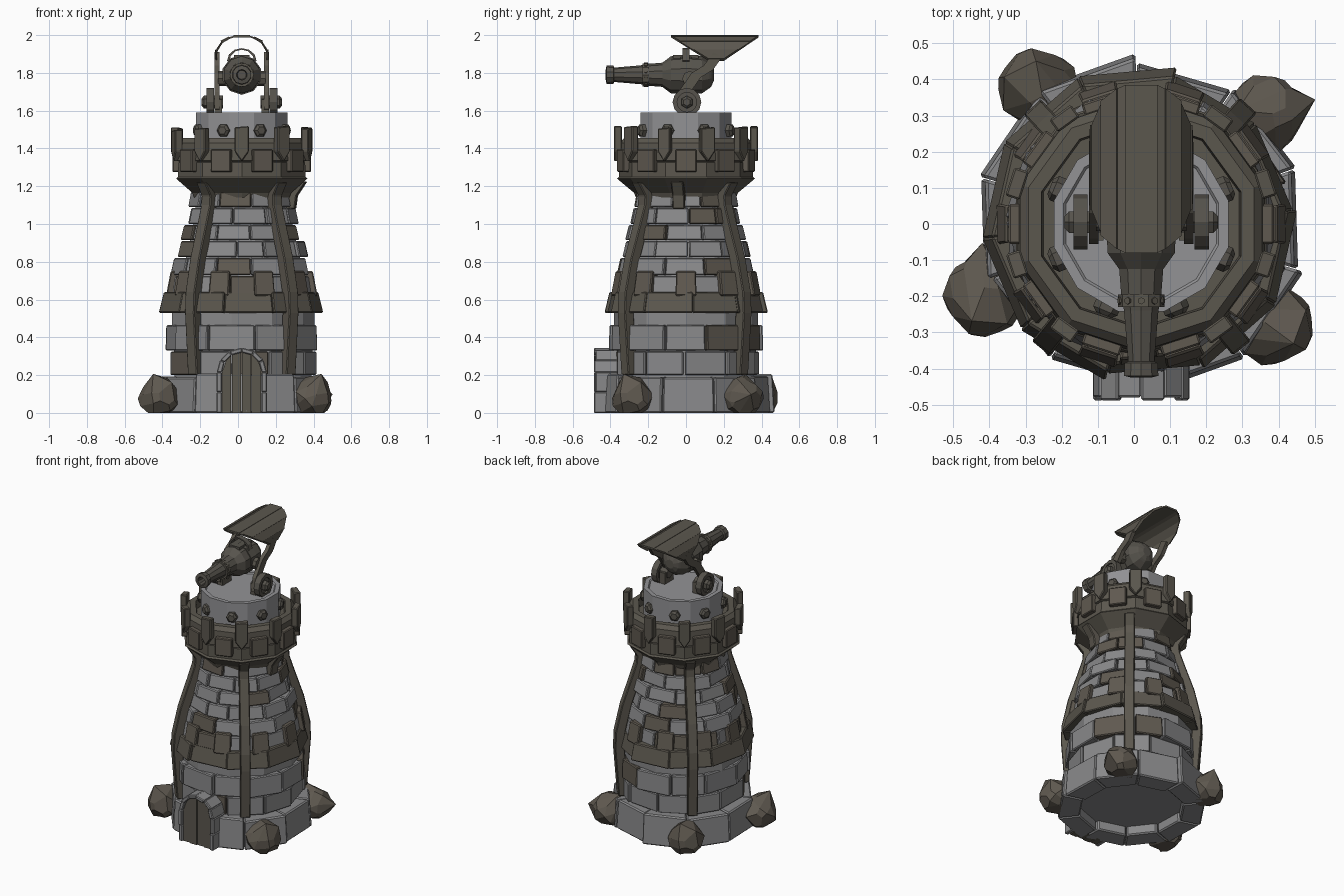
import bpy, bmesh, math, random
from mathutils import Matrix, Vector

if "Cube" in bpy.data.objects:
    bpy.data.objects.remove(bpy.data.objects["Cube"])
random.seed(4)
CX = 0.02
pi = math.pi
rad = math.radians


def material(name, c):
    m = bpy.data.materials.new(name)
    m.diffuse_color = (*c, 1)
    m.use_nodes = True
    m.node_tree.nodes["Principled BSDF"].inputs["Base Color"].default_value = m.diffuse_color
    return m


STONE = material("grey stone", (0.25, 0.25, 0.255))
PALE = material("pale stone", (0.29, 0.29, 0.30))
MUD = material("brown stone", (0.115, 0.1, 0.08))
WOOD = material("weathered wood", (0.105, 0.095, 0.076))
IRON = material("dark iron", (0.093, 0.086, 0.072))


def finish(name, bm, *mats, bevel=0, loc=(CX, 0, 0)):
    bmesh.ops.recalc_face_normals(bm, faces=bm.faces)
    me = bpy.data.meshes.new(name)
    bm.to_mesh(me)
    bm.free()
    for m in mats:
        me.materials.append(m)
    ob = bpy.data.objects.new(name, me)
    ob.location = loc
    bpy.context.collection.objects.link(ob)
    if bevel:
        b = ob.modifiers.new("bevel", 'BEVEL')
        b.width, b.segments, b.limit_method = bevel, 1, 'ANGLE'
    return ob


def loft(bm, rings, closed=False, mat=0):
    """Skin a list of equal-length point rings; cap the ends unless closed."""
    vs = [[bm.verts.new(p) for p in r] for r in rings]
    n, fs = len(vs[0]), []
    for i in range(len(vs) if closed else len(vs) - 1):
        a, b = vs[i], vs[(i + 1) % len(vs)]
        fs += [bm.faces.new((a[j], a[(j + 1) % n], b[(j + 1) % n], b[j])) for j in range(n)]
    if not closed:
        fs += [bm.faces.new(vs[0]), bm.faces.new(vs[-1])]
    for f in fs:
        f.material_index = mat


def polar(r, a, z):
    return Vector((r * math.cos(a), r * math.sin(a), z))


def lathe(bm, prof, n, M=Matrix(), closed=False, mat=0, turn=0):
    loft(bm, [[M @ polar(r, turn + 2 * pi * k / n, z) for k in range(n)] for r, z in prof], closed, mat)


def prism(bm, pts, d0, d1, M=Matrix(), mat=0):
    """Outline in x,z pushed along y."""
    loft(bm, [[M @ Vector((x, d, z)) for x, z in pts] for d in (d0, d1)], mat=mat)


def wedge(bm, a0, a1, z0, z1, r0, r1, depth, mat=0):
    loft(bm, [[polar(r0 - depth, a0, z0), polar(r0, a0, z0), polar(r0, a1, z0), polar(r0 - depth, a1, z0)],
              [polar(r1 - depth, a0, z1), polar(r1, a0, z1), polar(r1, a1, z1), polar(r1 - depth, a1, z1)]], mat=mat)


def facing(a, r=0, z=0):
    """Frame whose -y looks outward at angle a."""
    return Matrix.Rotation(a + pi / 2, 4, 'Z') @ Matrix.Translation((0, -r, z))


def rect(w, z0, z1):
    return [(-w, z0), (w, z0), (w, z1), (-w, z1)]


# tower core
bm = bmesh.new()
lathe(bm, [(0.37, 0.06), (0.37, 0.2), (0.365, 0.21), (0.385, 0.46), (0.385, 0.54), (0.36, 0.6), (0.325, 0.75),
           (0.27, 0.98), (0.24, 1.2)], 11)
finish("tower_core", bm, STONE)

# base stones
bm = bmesh.new()
n = 10
for k in range(n):
    r = 0.46 + random.uniform(-0.015, 0.015)
    a = 2 * pi * k / n - 0.28
    wedge(bm, a, a + 2 * pi / n - 0.006, 0, 0.205 + random.uniform(-0.02, 0.005), r, r - 0.012, 0.14)
finish("base_stones", bm, STONE, bevel=0.008)

# brick courses
rows = [(0.20, 0.325, 0.397, 0.397), (0.33, 0.465, 0.412, 0.408),
        (0.63, 0.725, 0.387, 0.372), (0.73, 0.82, 0.372, 0.352), (0.825, 0.91, 0.348, 0.328),
        (0.915, 0.995, 0.322, 0.302), (1.0, 1.085, 0.30, 0.282), (1.09, 1.17, 0.279, 0.264)]
bm = bmesh.new()
n = 11
for i, (z0, z1, r0, r1) in enumerate(rows):
    cuts = [2 * pi * (k + 0.5 * (i % 2) + random.uniform(-0.12, 0.12)) / n for k in range(n)]
    for k in range(n):
        a1 = cuts[k + 1] if k < n - 1 else cuts[0] + 2 * pi
        d = random.uniform(-0.01, 0.008)
        wedge(bm, cuts[k] + 0.01, a1 - 0.01, z0, z1, r0 + d, r1 + d, 0.07, int(random.random() < 0.24))
finish("brick_courses", bm, STONE, MUD, bevel=0.006)

# wooden belt of beams and the blocks standing on it
bm = bmesh.new()
n = 10
for k in range(n):
    d = random.uniform(-0.01, 0.015)
    a = 2 * pi * k / n + 0.1
    wedge(bm, a - 0.01, a + 2 * pi / n - 0.01, 0.53, 0.64, 0.432 + d, 0.405 + d, 0.08)
finish("belt_beams", bm, WOOD, bevel=0.006)
bm = bmesh.new()
for k in range(10):
    a = rad(-90 - 18 + 36 * k)
    wedge(bm, a - 0.14, a + 0.14, 0.62, 0.75, 0.405, 0.38, 0.07)
finish("belt_blocks", bm, MUD, bevel=0.006)

# ribs following the tower outline
path = [(0.405, 0.2), (0.43, 0.53), (0.425, 0.64), (0.385, 0.82), (0.325, 1.0), (0.293, 1.1), (0.29, 1.15),
        (0.335, 1.22)]
bm = bmesh.new()
for deg, pts in [(-129, path), (-51, path), (48, path), (133, path),
                 (-8, [(0.275, 1.08), (0.285, 1.15), (0.335, 1.225)])]:
    M = facing(rad(deg))
    loft(bm, [[M @ Vector(p) for p in ((-0.032, -r - 0.012, z), (0.032, -r - 0.012, z),
                                       (0.032, -r + 0.05, z), (-0.032, -r + 0.05, z))] for r, z in pts])
finish("tower_ribs", bm, WOOD, bevel=0.005)

# crown: flare, two wall bands, inner floor
bm = bmesh.new()
lathe(bm, [(0.22, 1.14), (0.265, 1.14), (0.275, 1.165), (0.365, 1.24), (0.355, 1.25), (0.353, 1.325),
           (0.345, 1.33), (0.36, 1.335), (0.352, 1.43), (0.328, 1.455), (0.29, 1.455), (0.285, 1.40),
           (0.22, 1.40)], 10, closed=True, turn=pi / 10)
finish("crown_wall", bm, WOOD)

# crown square plates and pointed merlons
bm = bmesh.new()
for k in range(10):
    prism(bm, rect(0.055, 1.275, 1.395), -0.367, -0.32, facing(rad(36 * k - 72)))
finish("crown_plates", bm, MUD, bevel=0.005)
bm = bmesh.new()
for k in range(10):
    w = 0.036 + random.uniform(-0.003, 0.006)
    top = 1.505 + random.uniform(-0.012, 0.015)
    prism(bm, [(0, 1.33), (w, 1.385), (w, top), (-w, top - 0.006), (-w, 1.385)], -0.382, -0.34,
          facing(rad(36 * k - 90)))
finish("merlons", bm, WOOD, bevel=0.005)

# gun platform drum with hex bolts
bm = bmesh.new()
lathe(bm, [(0.25, 1.2), (0.25, 1.59), (0.222, 1.59), (0.215, 1.582)], 12, turn=pi / 12)
finish("platform_drum", bm, PALE)
bm = bmesh.new()
for k in range(8):
    M = facing(rad(45 * k + 22.5), 0.24, 1.495) @ Matrix.Rotation(pi / 2, 4, 'X')
    lathe(bm, [(0.036, -0.01), (0.036, 0.02), (0.022, 0.032)], 6, M)
finish("drum_bolts", bm, IRON)

# door with planks under an arched stone frame
arch = [(0.105 * math.cos(t), 0.215 + 0.105 * math.sin(t)) for t in [pi * k / 6 for k in range(7)]]
bm = bmesh.new()
W = 0.133
outer = [(x * W / 0.105, 0.215 + (z - 0.215) * 1.24) for x, z in arch]
ins = [(0.105, 0), (0.105, 0.11)] + arch + [(-0.105, 0.11), (-0.105, 0)]
outs = [(W, 0), (W, 0.11)] + outer + [(-W, 0.11), (-W, 0)]
for k in range(len(ins) - 1):
    prism(bm, [ins[k], outs[k], outs[k + 1], ins[k + 1]], -0.488 + 0.008 * (k % 2), -0.36)
finish("door_frame", bm, STONE, bevel=0.005)
bm = bmesh.new()
for k in range(4):
    x0, x1 = -0.105 + 0.0525 * k, -0.105 + 0.0525 * (k + 1) - 0.004
    hz = [0.215 + math.sqrt(max(0, 0.105 ** 2 - x * x)) for x in (x0, (x0 + x1) / 2, x1)]
    prism(bm, [(x0, 0), (x1, 0), (x1, hz[2]), ((x0 + x1) / 2, hz[1]), (x0, hz[0])],
          -0.466 - 0.006 * (k % 2), -0.4)
finish("door_planks", bm, WOOD)

# chunky boulders around the foot, flat underneath
for i, (x, y) in enumerate([(-0.265, 0.375), (0.36, 0.3), (-0.415, -0.2), (0.385, -0.28)]):
    bm = bmesh.new()
    bmesh.ops.create_icosphere(bm, subdivisions=1, radius=0.13)
    bmesh.ops.bevel(bm, geom=[e for j, e in enumerate(bm.edges) if j % 3 == 0], offset=0.03, segments=1,
                    affect='EDGES')
    M = Matrix.Rotation(1.3 * i, 4, 'Z') @ Matrix.Rotation(0.5, 4, 'X')
    for v in bm.verts:
        v.co = M @ v.co
        v.co.z = max(0, v.co.z + 0.078)
    finish("boulder_%d" % (i + 1), bm, MUD, loc=(x, y, 0))

# cannon barrel, lathed along -y, with hollow muzzle
GUN = Matrix.Translation((0, 0, 1.79)) @ Matrix.Rotation(pi / 2, 4, 'X')
bm = bmesh.new()
lathe(bm, [(0.03, -0.148), (0.06, -0.135), (0.07, -0.125), (0.098, -0.085), (0.102, -0.03), (0.106, -0.03),
           (0.106, 0.03), (0.1, 0.03), (0.098, 0.08), (0.064, 0.125), (0.058, 0.2), (0.05, 0.24),
           (0.038, 0.38), (0.048, 0.385), (0.05, 0.42), (0.028, 0.425), (0.024, 0.36)], 10, GUN, turn=pi / 10)
finish("cannon_barrel", bm, IRON)
bm = bmesh.new()
lathe(bm, [(0.045, 0.195), (0.064, 0.195), (0.064, 0.23), (0.045, 0.23)], 10, GUN, closed=True)
for k in range(10):
    M = GUN @ Matrix.Rotation(2 * pi * (k + 0.5) / 10, 4, 'Z') @ Matrix.Translation((0.06, 0, 0.2125)) \
        @ Matrix.Rotation(pi / 2, 4, 'Y')
    lathe(bm, [(0.01, -0.005), (0.01, 0.006)], 6, M)
finish("barrel_ring", bm, WOOD)

# sight block and carrying loop on top of the barrel
bm = bmesh.new()
prism(bm, rect(0.04, 1.84, 1.895), -0.07, 0.065)
loop = [(0.078 * math.cos(pi * k / 6), 1.865 + 0.066 * math.sin(pi * k / 6)) for k in range(7)]
for a, b in zip(loop, loop[1:]):
    prism(bm, [a, b, (b[0] * 0.86, b[1] - 0.008), (a[0] * 0.86, a[1] - 0.008)], -0.018, 0.018)
finish("barrel_loop", bm, IRON)

# carriage: wheels, hubs, struts up to the canopy
for s, side in ((-1, "left"), (1, "right")):
    ACROSS = Matrix.Translation((0, 0.005, 1.645)) @ Matrix.Rotation(s * pi / 2, 4, 'Y')
    bm = bmesh.new()
    lathe(bm, [(0.052, 0.148), (0.076, 0.148), (0.076, 0.188), (0.052, 0.188)], 12, ACROSS, closed=True)
    lathe(bm, [(0.055, 0.155), (0.055, 0.178)], 12, ACROSS)
    lathe(bm, [(0.034, 0.1), (0.034, 0.2), (0.02, 0.212)], 6, ACROSS)
    finish(side + "_wheel", bm, IRON)
    bm = bmesh.new()
    side_path = [(-0.035, 1.6), (-0.02, 1.69), (0.05, 1.79), (0.115, 1.83), (0.165, 1.9)]
    loft(bm, [[(s * x, y + d, z - d * 0.5) for x, d in ((0.118, -0.02), (0.144, -0.02), (0.144, 0.028),
                                                        (0.118, 0.028))] for y, z in side_path])
    lathe(bm, [(0.04, 0.08), (0.04, 0.125)], 8, Matrix.Translation((0, 0.02, 1.77))
          @ Matrix.Rotation(s * pi / 2, 4, 'Y'))
    prism(bm, rect(0.02, 1.585, 1.66), -0.045, 0.05, Matrix.Translation((s * 0.125, 0, 0)))
    finish(side + "_strut", bm, WOOD)

# arched plank canopy, alternate planks raised, ends cut back towards the sides
half = [(0.145, 1.875), (0.142, 1.925), (0.112, 1.97), (0.068, 1.993), (0.045, 2.0)]
sec = half + [(-x, z) for x, z in reversed(half)]
bm = bmesh.new()
for i, (a, b) in enumerate(zip(sec, sec[1:])):
    rings = [[], []]
    lift = 0 if i % 2 == 0 else 0.03
    for (x, z), k in ((a, 1 - lift), (b, 1 - lift), (b, 0.91), (a, 0.91)):
        t = (z - 1.875) / 0.125
        rings[0].append((x * k, 0.12 - 0.2 * t, z - (1 - k) * 0.13))
        rings[1].append((x * k, 0.2 + 0.185 * t, z - (1 - k) * 0.13))
    loft(bm, rings)
finish("canopy_planks", bm, WOOD)
